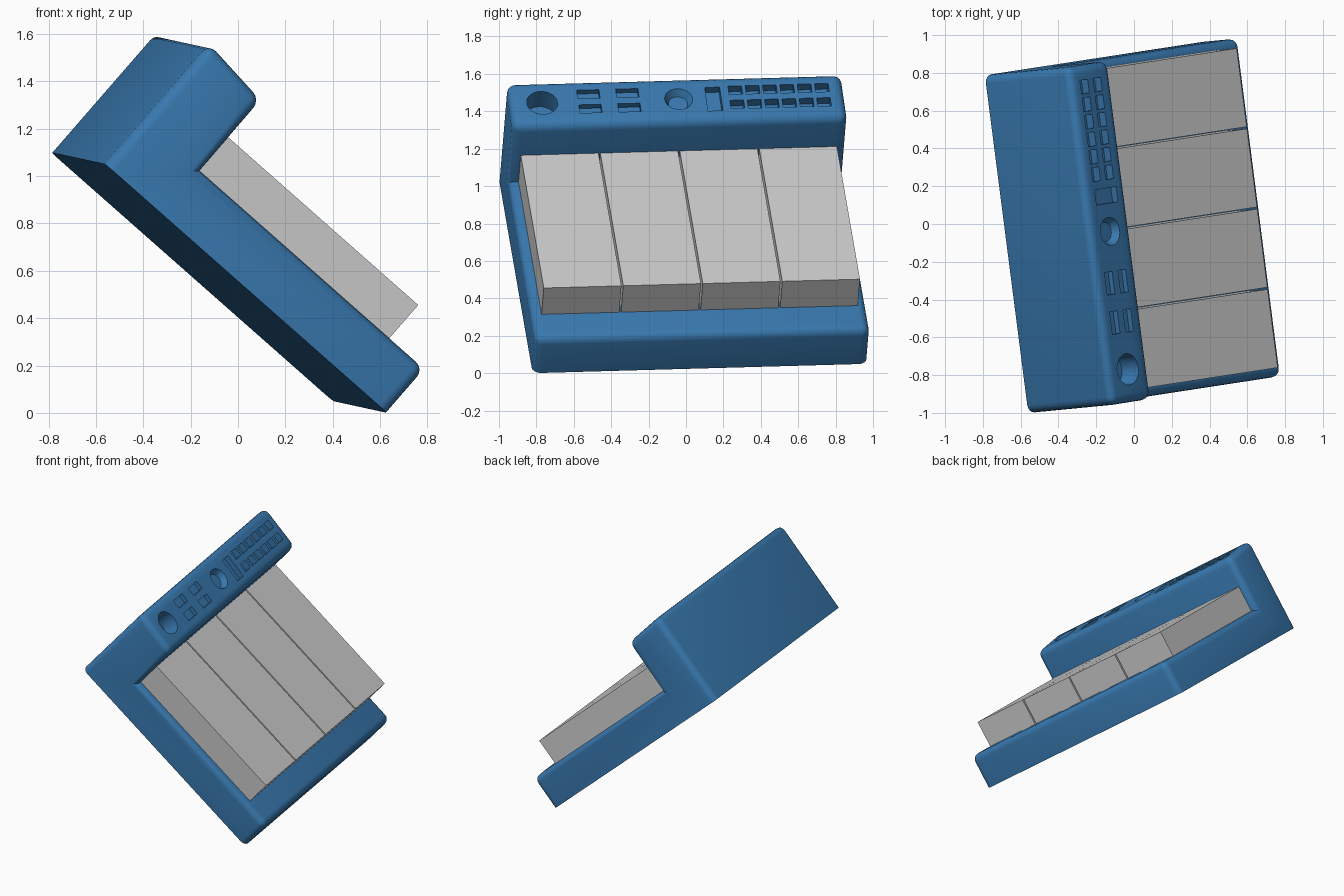
import bpy, bmesh, math
from mathutils import Vector, Matrix

if "Cube" in bpy.data.objects:
    bpy.data.objects.remove(bpy.data.objects["Cube"])

# Tilted local frame: x runs down the slope, y along the length, z off the base
a = Vector((-0.23, 1.79, 0.05)).normalized()
u = Vector((1.19, 0.18, -1.05))
u = (u - a * u.dot(a)).normalized()
n = u.cross(a)
FRAME = Matrix((u, a, n)).transposed().to_4x4()
FRAME.translation = (0.63, -0.82, 0.0)
LENGTH = 1.805


def make_object(name, bm):
    bmesh.ops.recalc_face_normals(bm, faces=bm.faces)
    me = bpy.data.meshes.new(name)
    bm.to_mesh(me)
    bm.free()
    ob = bpy.data.objects.new(name, me)
    bpy.context.collection.objects.link(ob)
    ob.matrix_world = FRAME
    return ob


def add_box(bm, centre, size, basis=Matrix()):
    m = basis @ Matrix.Translation(centre) @ Matrix.Diagonal((*size, 1))
    bmesh.ops.create_cube(bm, size=1, matrix=m)


# Housing: L-shaped profile, extruded, with rounded edges except at the base
profile = [(-1.597, 0), (0, 0), (0, 0.245), (-1.273, 0.245), (-1.275, 0.64), (-1.597, 0.675)]
bm = bmesh.new()
face = bm.faces.new([bm.verts.new((x, 0, z)) for x, z in profile])
ext = bmesh.ops.extrude_face_region(bm, geom=[face])
bmesh.ops.translate(bm, vec=(0, LENGTH, 0),
                    verts=[g for g in ext["geom"] if isinstance(g, bmesh.types.BMVert)])
bmesh.ops.recalc_face_normals(bm, faces=bm.faces)
edges = [e for e in bm.edges
         if max(v.co.z for v in e.verts) > 0.01 and e.is_convex]
bmesh.ops.bevel(bm, geom=edges, offset=0.045, offset_type='OFFSET', segments=4,
                profile=0.5, affect='EDGES', clamp_overlap=True)
housing = make_object("housing", bm)

# Cutter for the ports, in the plane of the sloping top panel
panel = Matrix.Translation((-1.597, 0, 0.675)) @ Matrix.Rotation(math.atan2(0.035, 0.322), 4, 'Y')
bm = bmesh.new()


def slot(s, y, w, l, depth):
    add_box(bm, (s, y, 0.1 - depth / 2), (w, l, 0.2 + depth), panel)


def round_hole(s, y, r_top, r_floor, depth):
    m = panel @ Matrix.Translation((s, y, 0))
    k = (r_top - r_floor) / depth
    bmesh.ops.create_cone(bm, cap_ends=True, segments=32, radius1=r_floor,
                          radius2=r_top + k * 0.05, depth=depth + 0.05,
                          matrix=m @ Matrix.Translation((0, 0, (0.05 - depth) / 2)))


round_hole(0.16, 0.175, 0.083, 0.083, 0.12)
round_hole(0.16, 0.911, 0.075, 0.052, 0.04)
for y in (0.43, 0.64):
    for s in (0.106, 0.212):
        slot(s, y, 0.06, 0.12, 0.03)
slot(0.167, 1.10, 0.17, 0.08, 0.04)
for i in range(6):
    for s in (0.107, 0.21):
        slot(s, 1.222 + i * 0.0935, 0.06, 0.073, 0.045)
cutter = make_object("port_cutter", bm)
cutter.hide_render = True

# Cut the ports and bake the result
mod = housing.modifiers.new("ports", 'BOOLEAN')
mod.operation = 'DIFFERENCE'
mod.solver = 'EXACT'
mod.object = cutter
bpy.context.view_layer.update()
baked = bpy.data.meshes.new_from_object(housing.evaluated_get(bpy.context.evaluated_depsgraph_get()))
housing.modifiers.clear()
housing.data = baked
bpy.data.objects.remove(cutter)

blue = bpy.data.materials.new("blue_plastic")
blue.diffuse_color = (0.04, 0.19, 0.43, 1)
blue.use_nodes = True
blue.node_tree.nodes["Principled BSDF"].inputs["Base Color"].default_value = blue.diffuse_color
baked.materials.clear()
baked.materials.append(blue)
bpy.context.view_layer.objects.active = housing
housing.select_set(True)
bpy.ops.object.shade_smooth_by_angle(angle=math.radians(35))

# Four drive bays side by side on the slope
pitch = (1.76 - 0.055 + 0.01) / 4
for i in range(4):
    bm = bmesh.new()
    add_box(bm, (-0.74, 0.055 + pitch * i + (pitch - 0.01) / 2, 0.335), (1.09, pitch - 0.01, 0.195))
    make_object(f"drive_bay_{i + 1}", bm)
